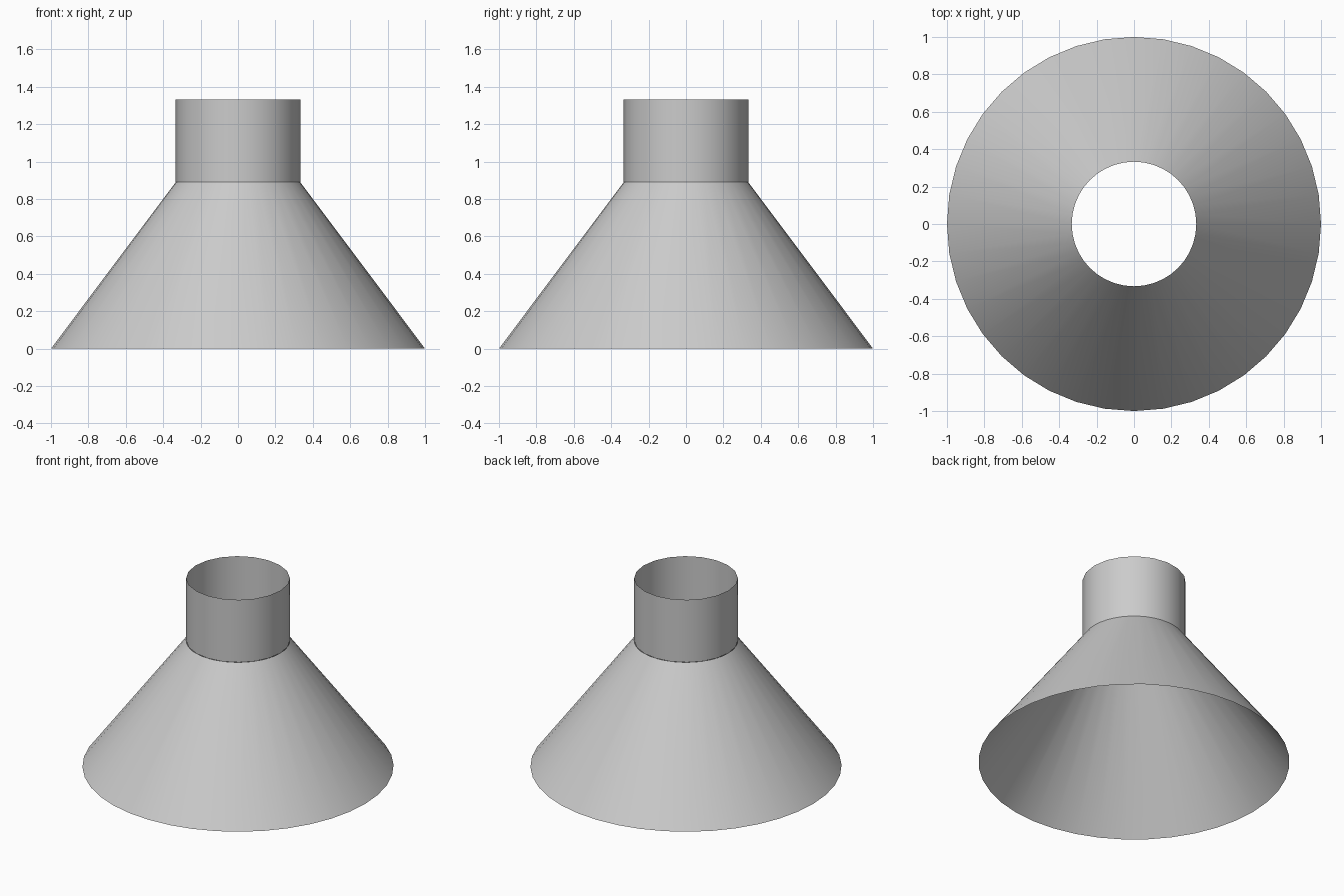
import bpy, bmesh, math

if "Cube" in bpy.data.objects:
    bpy.data.objects.remove(bpy.data.objects["Cube"])

grey = bpy.data.materials.new("plain grey")
grey.diffuse_color = (0.6, 0.6, 0.6, 1)
grey.use_nodes = True
grey.node_tree.nodes["Principled BSDF"].inputs["Base Color"].default_value = grey.diffuse_color


def open_tube(name, sides, r_bottom, r_top, z_bottom, z_top):
    """Thin open-ended tube or cone frustum standing on z_bottom."""
    bm = bmesh.new()
    rings = []
    for r, z in ((r_bottom, z_bottom), (r_top, z_top)):
        rings.append([bm.verts.new((r * math.cos(math.tau * i / sides),
                                    r * math.sin(math.tau * i / sides), z))
                      for i in range(sides)])
    low, high = rings
    for i in range(sides):
        j = (i + 1) % sides
        bm.faces.new((low[i], low[j], high[j], high[i])).smooth = True
    mesh = bpy.data.meshes.new(name)
    bm.to_mesh(mesh)
    bm.free()
    mesh.materials.append(grey)
    obj = bpy.data.objects.new(name, mesh)
    bpy.context.collection.objects.link(obj)
    return obj


# Flared skirt, open at the bottom
open_tube("flared_cone", 40, 1.0, 0.333, 0.0, 0.89)
# Straight neck, open at the top
open_tube("neck_pipe", 20, 0.333, 0.333, 0.89, 1.333)
